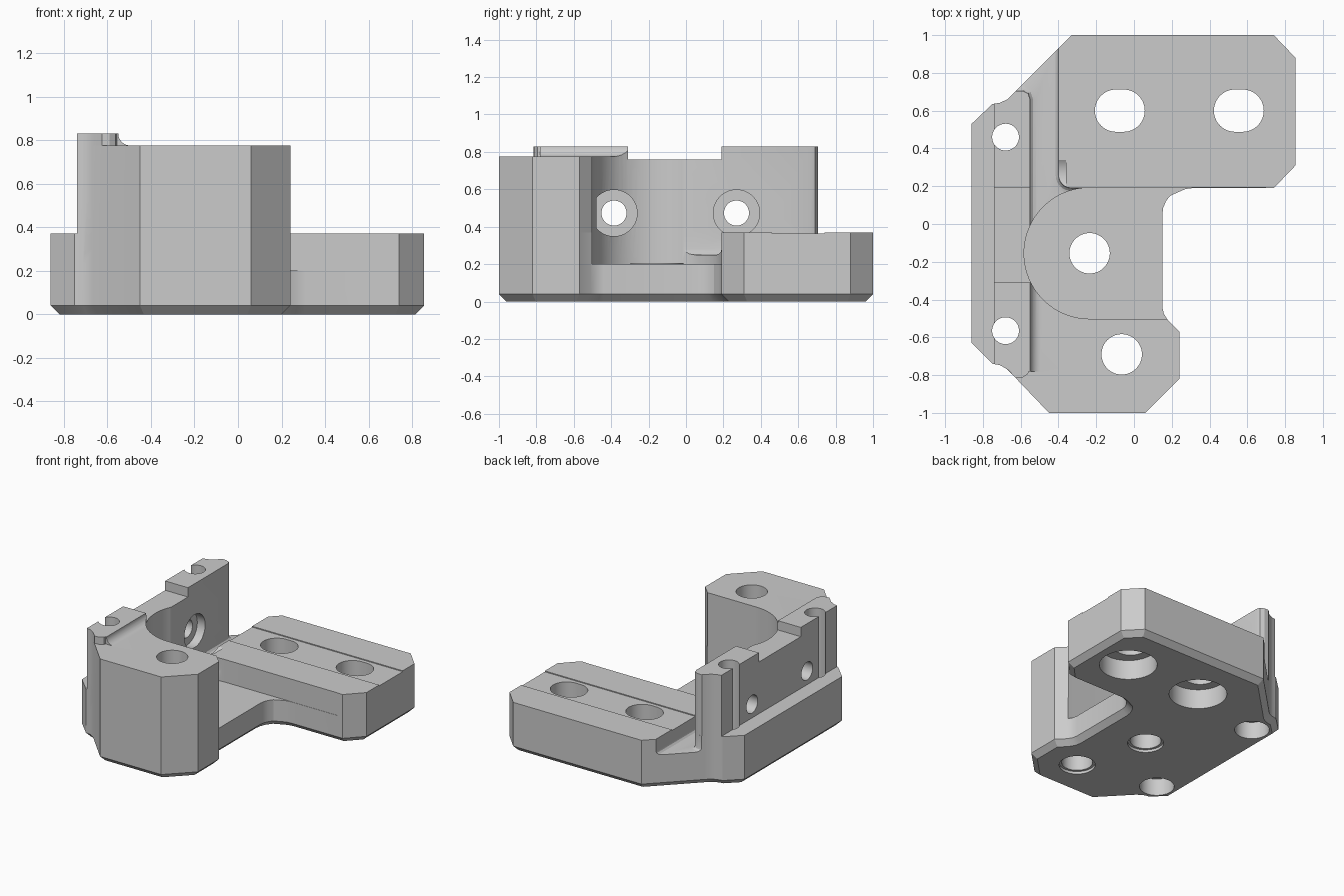
import bpy, bmesh, math

if "Cube" in bpy.data.objects:
    bpy.data.objects.remove(bpy.data.objects["Cube"])

grey = bpy.data.materials.new("plain_grey")
grey.diffuse_color = (0.6, 0.6, 0.6, 1)
grey.use_nodes = True
grey.node_tree.nodes["Principled BSDF"].inputs["Base Color"].default_value = grey.diffuse_color


def offset(pts, d):
    """Move every edge of a counter-clockwise polygon inward by d."""
    out = []
    for i, (x, y) in enumerate(pts):
        (ax, ay), (bx, by) = pts[i - 1], pts[(i + 1) % len(pts)]
        l1, l2 = math.hypot(x - ax, y - ay), math.hypot(bx - x, by - y)
        n1 = (-(y - ay) / l1, (x - ax) / l1)
        n2 = (-(by - y) / l2, (bx - x) / l2)
        k = d / (1 + n1[0] * n2[0] + n1[1] * n2[1])
        out.append((x + (n1[0] + n2[0]) * k, y + (n1[1] + n2[1]) * k))
    return out


def prism(name, pts, rings):
    """Stack the outline at (inset, z) levels and cap it."""
    bm = bmesh.new()
    loops = [[bm.verts.new((x, y, z)) for x, y in offset(pts, d)] for d, z in rings]
    n = len(pts)
    bm.faces.new(loops[0][::-1])
    bm.faces.new(loops[-1])
    for a, b in zip(loops, loops[1:]):
        for i in range(n):
            bm.faces.new((a[i], a[(i + 1) % n], b[(i + 1) % n], b[i]))
    bmesh.ops.recalc_face_normals(bm, faces=bm.faces)
    me = bpy.data.meshes.new(name)
    bm.to_mesh(me)
    bm.free()
    ob = bpy.data.objects.new(name, me)
    bpy.context.collection.objects.link(ob)
    return ob


def box(name, x0, x1, y0, y1, z0, z1):
    return prism(name, [(x0, y0), (x1, y0), (x1, y1), (x0, y1)], [(0, z0), (0, z1)])


def arc(cx, cy, r, a0, a1, n):
    return [(cx + r * math.cos(math.radians(a0 + (a1 - a0) * i / n)),
             cy + r * math.sin(math.radians(a0 + (a1 - a0) * i / n))) for i in range(n + 1)]


def slot(name, x, y, r, z0, z1, half=0.0):
    """Vertical round or elongated hole cutter."""
    pts = arc(x + half, y, r, -90, 90, 24) + arc(x - half, y, r, 90, 270, 24)
    if not half:
        pts = arc(x, y, r, 0, 352.5, 47)
    return prism(name, pts, [(0, z0), (0, z1)])


def along_x(name, y, z, r, x0, x1):
    """Horizontal hole cutter."""
    ob = slot(name, 0, 0, r, x0, x1)
    for v in ob.data.vertices:
        px, py, pz = v.co
        v.co = (pz, y + px, z + py)
    return ob


def boolean(ob, tool, op):
    m = ob.modifiers.new(op, 'BOOLEAN')
    m.operation, m.object, m.solver = op, tool, 'EXACT'
    bpy.context.view_layer.objects.active = ob
    bpy.ops.object.modifier_apply(modifier=m.name)
    bpy.data.objects.remove(tool)


# Base plate with chamfered bottom edge
outline = ([(-0.86, -0.63), (-0.75, -0.74), (-0.71, -0.747), (-0.67, -0.77), (-0.45, -1),
            (0.06, -1), (0.24, -0.82), (0.24, -0.57), (0.18, -0.51), (0.158, -0.475),
            (0.15, -0.44), (0.15, 0.05)]
           + arc(0.29, 0.05, 0.14, 165, 135, 2) + arc(0.31, 0.05, 0.14, 120, 90, 2)
           + [(0.74, 0.19), (0.855, 0.31), (0.855, 0.88), (0.74, 1), (-0.33, 1),
              (-0.64, 0.69), (-0.67, 0.66), (-0.71, 0.642), (-0.75, 0.635), (-0.86, 0.53)])
body = prism("bracket_body", outline, [(0.04, 0), (0, 0.04), (0, 0.37)])

# Tall front block
block = [(-0.74, -0.742), (-0.71, -0.747), (-0.67, -0.77), (-0.45, -1), (0.06, -1),
         (0.24, -0.82), (0.24, -0.57), (0.17, -0.5), (0.1, -0.3), (-0.2, -0.2),
         (-0.55, -0.2), (-0.74, -0.2)]
boolean(body, prism("front_block", block, [(0, 0.3), (0, 0.775)]), 'UNION')

# Upright side wall
wall = [(-0.74, -0.742), (-0.71, -0.747), (-0.67, -0.77), (-0.625, -0.815), (-0.59, -0.813),
        (-0.562, -0.795), (-0.55, -0.76), (-0.55, 0.66), (-0.56, 0.69), (-0.59, 0.705),
        (-0.625, 0.705), (-0.64, 0.69), (-0.67, 0.66), (-0.71, 0.642), (-0.74, 0.637)]
boolean(body, prism("side_wall", wall, [(0, 0.22), (0, 0.83)]), 'UNION')

# Cove where the wall meets the block top
cove = prism("cove", [(-0.57, 0.76)] + [(-0.495, 0.76)] + arc(-0.495, 0.83, 0.055, 270, 180, 8)
             + [(-0.57, 0.825)], [(0, -0.78), (0, -0.25)])
for v in cove.data.vertices:
    px, py, pz = v.co
    v.co = (px, pz, py)
cove.data.flip_normals()
boolean(body, cove, 'UNION')

# Channel between wall and rear plate, with a rounded foot
channel = ([(-0.55, -0.05), (-0.2, -0.05), (-0.2, 0.19), (-0.33, 0.19)]
           + arc(-0.33, 0.26, 0.07, 250, 180, 5)
           + [(-0.40, 1.1), (-0.68, 1.1), (-0.68, 0.706), (-0.59, 0.705), (-0.56, 0.69), (-0.55, 0.66)])
boolean(body, prism("channel", channel, [(0.03, 0.25), (0.015, 0.254), (0.004, 0.265),
                                         (0, 0.28), (0, 1)]), 'DIFFERENCE')

# Round-ended pocket, lowered wall centre and shallow plate groove
pocket = arc(-0.235, -0.155, 0.347, 90, 270, 40) + [(0.7, -0.502), (0.7, 0.192)]
boolean(body, prism("pocket", pocket, [(0, 0.2), (0, 1)]), 'DIFFERENCE')
boolean(body, box("wall_gap", -1, -0.4, -0.31, 0.19, 0.76, 1), 'DIFFERENCE')
boolean(body, box("groove", -0.45, 1, 0.46, 0.74, 0.363, 0.5), 'DIFFERENCE')

# Raised ring around the centre hole
boolean(body, slot("ring", -0.235, -0.155, 0.142, 0.15, 0.207), 'UNION')

# Vertical screw holes: x, y, radius, elongation, bottom recess radius, recess depth
for x, y, r, half, r2, depth in ((-0.075, 0.6, 0.112, 0.02, 0.2, 0.15),
                                 (0.555, 0.6, 0.112, 0.02, 0.2, 0.15),
                                 (-0.235, -0.155, 0.107, 0, 0.125, 0.02),
                                 (-0.065, -0.69, 0.107, 0, 0.125, 0.02),
                                 (-0.68, 0.46, 0.071, 0, 0.12, 0.13),
                                 (-0.68, -0.565, 0.071, 0, 0.12, 0.13)):
    boolean(body, slot("hole", x, y, r, -0.1, 1, half), 'DIFFERENCE')
    boolean(body, slot("recess", x, y, r2, -0.1, depth), 'DIFFERENCE')

# Horizontal screw holes with inner recess
for y in (-0.385, 0.27):
    boolean(body, along_x("side_hole", y, 0.473, 0.067, -1, -0.3), 'DIFFERENCE')
    boolean(body, along_x("side_recess", y, 0.473, 0.124, -0.615, -0.36), 'DIFFERENCE')

body.data.materials.clear()
body.data.materials.append(grey)
for p in body.data.polygons:
    p.material_index = 0
bpy.context.view_layer.objects.active = body
body.select_set(True)
bpy.ops.object.shade_smooth_by_angle(angle=math.radians(25))
